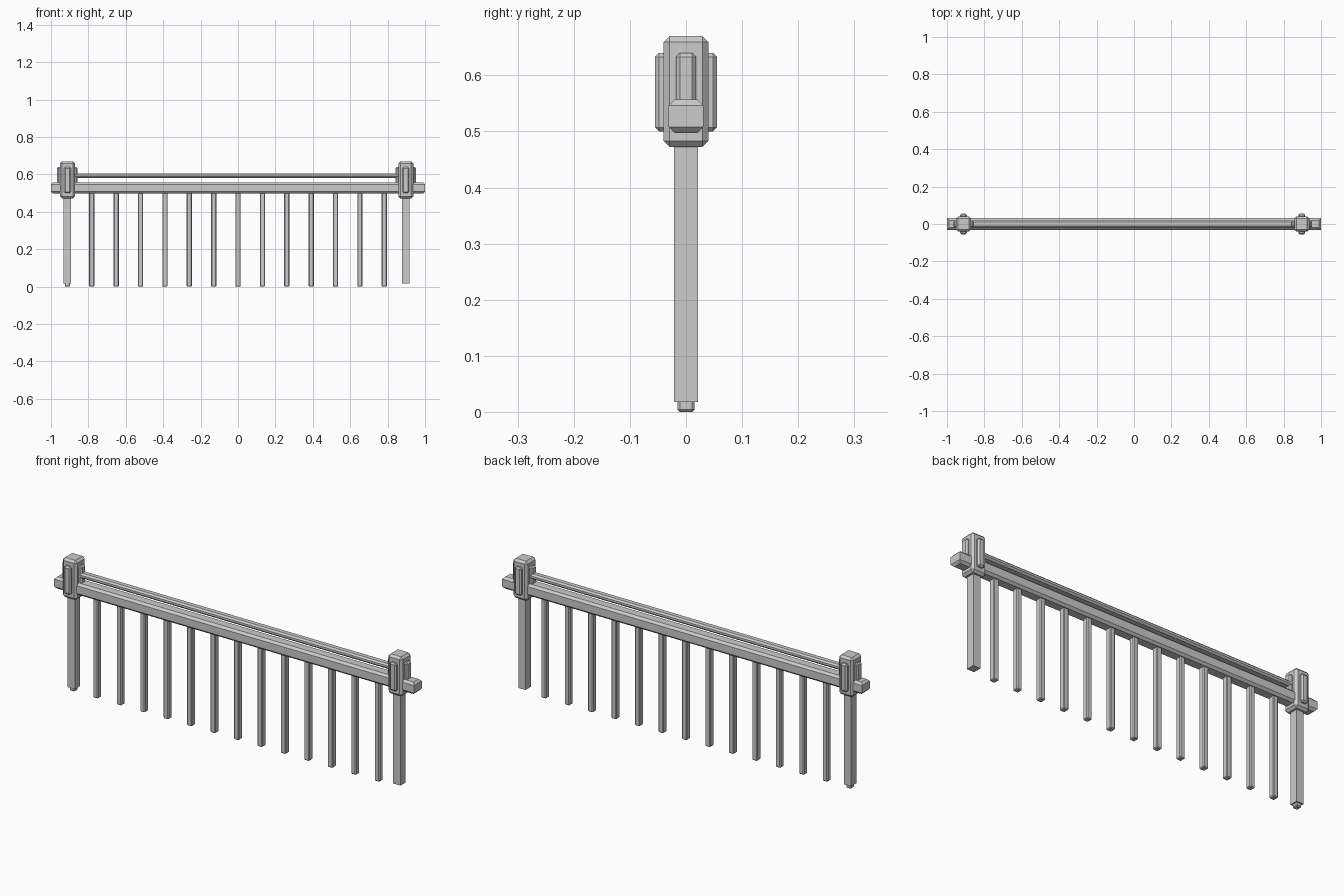
import bpy, bmesh

if "Cube" in bpy.data.objects:
    bpy.data.objects.remove(bpy.data.objects["Cube"])


def block(name, lo, hi, bevel=0.0, caps_only=False):
    """Flat-shaded box from corner to corner, with chamfered edges."""
    bm = bmesh.new()
    bmesh.ops.create_cube(bm, size=1)
    for v in bm.verts:
        v.co = [(a + b) / 2 + c * (b - a) for a, b, c in zip(lo, hi, v.co)]
    if bevel:
        edges = [e for e in bm.edges
                 if not caps_only or abs(e.verts[0].co.z - e.verts[1].co.z) < 1e-5]
        bmesh.ops.bevel(bm, geom=edges, offset=bevel, segments=1,
                        profile=0.5, affect='EDGES')
    me = bpy.data.meshes.new(name)
    bm.to_mesh(me)
    bm.free()
    ob = bpy.data.objects.new(name, me)
    bpy.context.collection.objects.link(ob)
    return ob


LEFT, RIGHT = -0.912, 0.897

# Handrail, chamfered round its top and bottom
block("main_rail", (-1, -0.031, 0.497), (1, 0.031, 0.557), 0.011, True)

# Thin upper rail between the post heads
block("upper_rail", (LEFT, -0.019, 0.58), (RIGHT, 0.019, 0.606), 0.008)

# End posts with chamfered heads and raised panels on four sides
for side, x in (("left", LEFT), ("right", RIGHT)):
    block(side + "_post", (x - 0.02, -0.021, 0.018), (x + 0.02, 0.021, 0.49))
    block(side + "_post_head", (x - 0.04, -0.04, 0.472), (x + 0.04, 0.04, 0.67), 0.011)
    block(side + "_panels_x", (x - 0.055, -0.018, 0.5), (x + 0.055, 0.018, 0.64), 0.007)
    block(side + "_panels_y", (x - 0.018, -0.055, 0.5), (x + 0.018, 0.055, 0.64), 0.007)

# Row of balusters; the first one sits inside the left post
for i in range(14):
    x = LEFT + 0.1303 * i
    block(f"baluster_{i + 1}", (x - 0.014, -0.015, 0), (x + 0.014, 0.015, 0.51), 0.004)
